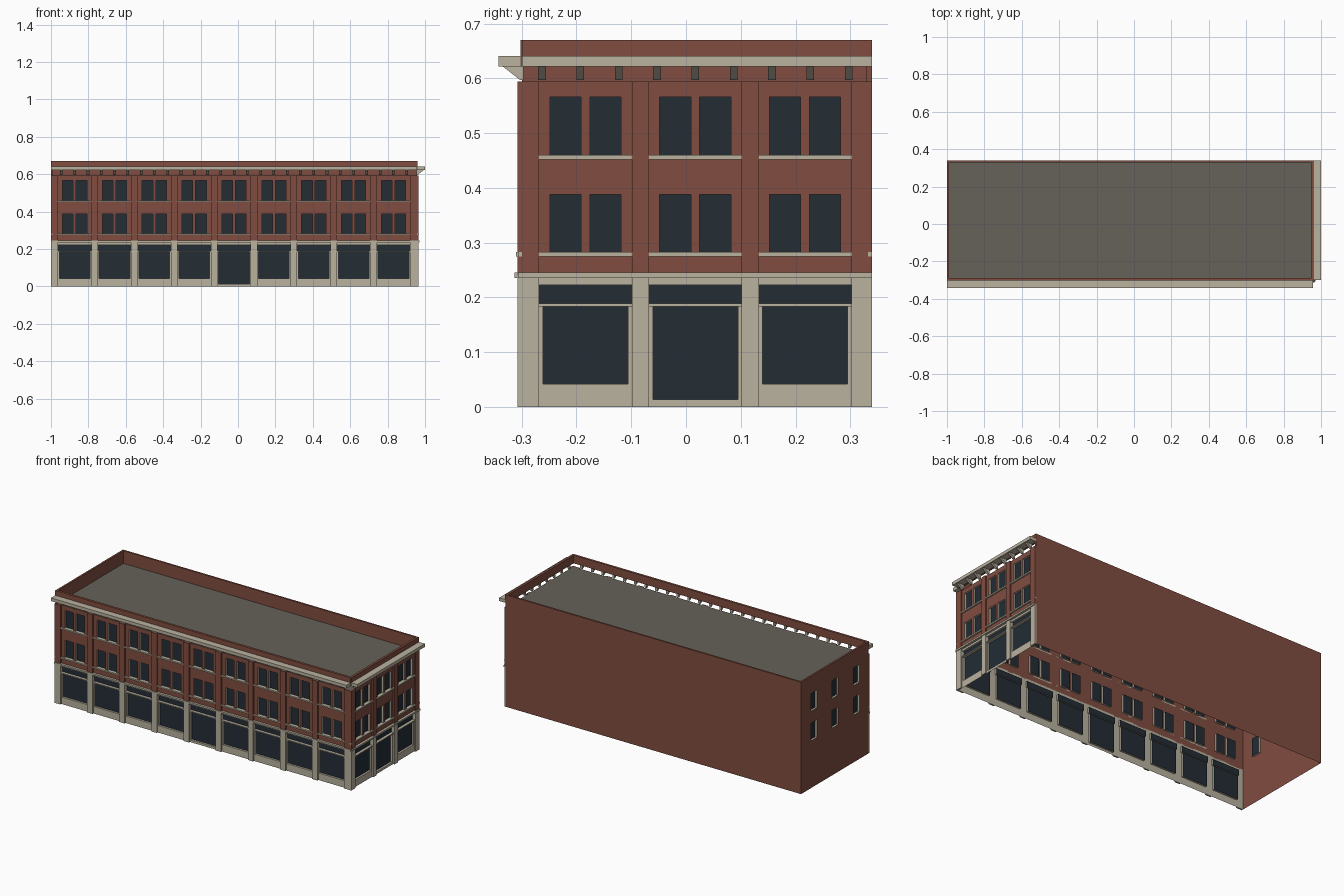
import bpy, bmesh

cube = bpy.data.objects.get("Cube")
if cube:
    bpy.data.objects.remove(cube)


def material(name, rgb):
    m = bpy.data.materials.new(name)
    m.use_nodes = True
    m.diffuse_color = (*rgb, 1)
    m.node_tree.nodes["Principled BSDF"].inputs["Base Color"].default_value = (*rgb, 1)
    return m


BRICK, STONE, GLASS, ROOF = range(4)
MATS = [material("brick red", (0.22, 0.075, 0.052)),
        material("pale stone", (0.49, 0.445, 0.35)),
        material("dark glass", (0.017, 0.026, 0.036)),
        material("roof grey", (0.13, 0.122, 0.102))]

# Main levels and outline
LEFT, RIGHT, FRONT, BACK = -1.0, 0.957, -0.299, 0.34
BELT, EAVES, GAP_TOP, TOP = 0.24, 0.594, 0.622, 0.67
STOREYS = [(0.283, 0.388), (0.46, 0.566)]


# Wall frames: u runs along the wall, z up, d outward
def on_front(u, z, d): return (u, FRONT - d, z)
def on_right(u, z, d): return (RIGHT + d, u, z)
def on_left(u, z, d): return (LEFT - d, -u, z)
def on_back(u, z, d): return (-u, BACK + d, z)


def finish(name, bm):
    me = bpy.data.meshes.new(name)
    bm.to_mesh(me)
    bm.free()
    for m in MATS:
        me.materials.append(m)
    bpy.context.collection.objects.link(bpy.data.objects.new(name, me))


def quad(bm, points, mat):
    bm.faces.new([bm.verts.new(p) for p in points]).material_index = mat


def sheet(name, place, u_range, z_range, mat, openings=(), depth=0.012):
    """Thin wall with recessed, glazed openings."""
    bm = bmesh.new()
    us = sorted(set(u_range).union(*[o[:2] for o in openings]))
    zs = sorted(set(z_range).union(*[o[2:] for o in openings]))
    for a, b in zip(us, us[1:]):
        for c, e in zip(zs, zs[1:]):
            u, z = (a + b) / 2, (c + e) / 2
            if not any(o[0] < u < o[1] and o[2] < z < o[3] for o in openings):
                quad(bm, [place(*p, 0) for p in ((a, c), (b, c), (b, e), (a, e))], mat)
    for a, b, c, e in openings:
        ring = [(a, c), (b, c), (b, e), (a, e)]
        quad(bm, [place(*p, -depth) for p in ring], GLASS)
        for p, q in zip(ring, ring[1:] + ring[:1]):
            quad(bm, [place(*p, 0), place(*q, 0), place(*q, -depth), place(*p, -depth)], STONE)
    finish(name, bm)


def blocks(name, place, items, mat, foot=None):
    """Boxes (u0, u1, z0, z1, d0, d1); foot gives a smaller reach at the bottom."""
    bm = bmesh.new()
    for u0, u1, z0, z1, d0, d1 in items:
        low = d1 if foot is None else foot
        rings = [[bm.verts.new(place(u, z, d)) for u, d in
                  ((u0, d0), (u1, d0), (u1, reach), (u0, reach))]
                 for z, reach in ((z0, low), (z1, d1))]
        bm.faces.new(rings[0])
        bm.faces.new(rings[1])
        for i in range(4):
            j = (i + 1) % 4
            bm.faces.new((rings[0][i], rings[0][j], rings[1][j], rings[1][i]))
    for f in bm.faces:
        f.material_index = mat
    bmesh.ops.recalc_face_normals(bm, faces=bm.faces)
    finish(name, bm)


def facade(side, place, start, end, corner, centres, half, shop, pair, door, brackets):
    """Shopfront floor, two window floors, pilasters, sills and cornice."""
    u_range = (start, end)
    shops, windows, bars, sills = [], [], [], []
    for i, c in enumerate(centres):
        shops += [(c - shop, c + shop, 0.014 if i == door else 0.042, 0.183),
                  (c - half, c + half, 0.189, 0.223)]
        bars.append((c - half, c + half, 0.183, 0.189, 0, 0.005))
        for low, high in STOREYS:
            sills.append((c - half, c + half, low - 0.008, low, 0, 0.009))
            for s in (-pair, pair):
                windows.append((c + s - 0.0285, c + s + 0.0285, low, high))
    sheet(side + "_shopfront_wall", place, u_range, (0, BELT), STONE, shops)
    sheet(side + "_upper_wall", place, u_range, (BELT, EAVES), BRICK, windows)
    blocks(side + "_transom_bars", place, bars, STONE)

    # Short sill returns at both ends
    low = STOREYS[0][0]
    for a, b in ((corner[0], corner[0] + 0.008), (corner[1] - 0.008, corner[1])):
        sills.append((a, b, low - 0.008, low, 0, 0.011))
    blocks(side + "_window_sills", place, sills, STONE)

    # Pilasters fill the spaces between bays
    edges = [corner[0]] + [c + s for c in centres for s in (-half, half)] + [corner[1]]
    piers = list(zip(edges[::2], edges[1::2]))
    blocks(side + "_stone_piers", place, [(a, b, 0, BELT, 0, 0.009) for a, b in piers], STONE)
    blocks(side + "_brick_pilasters", place,
           [(a, b, BELT, EAVES, 0, 0.009) for a, b in piers], BRICK)
    blocks(side + "_belt_course", place,
           [(corner[0], corner[1], 0.235, 0.245, 0, 0.014)], STONE)

    # Parapet floats on brackets above an open strip
    blocks(side + "_parapet", place, [(start, end, GAP_TOP, TOP, -0.011, 0.003)], BRICK)
    blocks(side + "_cornice", place, [(start, end, GAP_TOP, 0.641, 0.003, 0.043)], STONE)
    blocks(side + "_brackets", place,
           [(u - 0.007, u + 0.007, EAVES + 0.003, GAP_TOP, -0.002, 0.036) for u in brackets],
           STONE, foot=0.004)


front_bays = [-0.021 + 0.213 * i for i in range(-4, 5)]
side_bays = [0.017 + 0.2005 * i for i in (-1, 0, 1)]
facade("front", on_front, LEFT, RIGHT, (LEFT, RIGHT + 0.008), front_bays, 0.0885, 0.082,
       0.0365, 4, [-0.021 + 0.071 * i for i in range(-13, 14)])
facade("right", on_right, FRONT, BACK, (FRONT - 0.008, BACK), side_bays, 0.0845, 0.0775,
       0.0365, 1, [0.017 + 0.07 * i for i in range(-4, 5)])

# Plain party walls, the left one with single windows
sheet("back_wall", on_back, (-RIGHT, -LEFT), (0, TOP), BRICK)
sheet("left_wall", on_left, (-BACK, -FRONT), (0, TOP), BRICK,
      [(-c - 0.0285, -c + 0.0285, low, high) for c in side_bays for low, high in STOREYS])
blocks("back_parapet", on_back, [(-RIGHT, -LEFT, EAVES, TOP, -0.011, 0)], BRICK)
blocks("left_parapet", on_left, [(-BACK, -FRONT, EAVES, TOP, -0.011, 0)], BRICK)

# Flat roof deck
bm = bmesh.new()
quad(bm, [(LEFT, FRONT, EAVES), (RIGHT, FRONT, EAVES),
          (RIGHT, BACK, EAVES), (LEFT, BACK, EAVES)], ROOF)
finish("roof_deck", bm)
